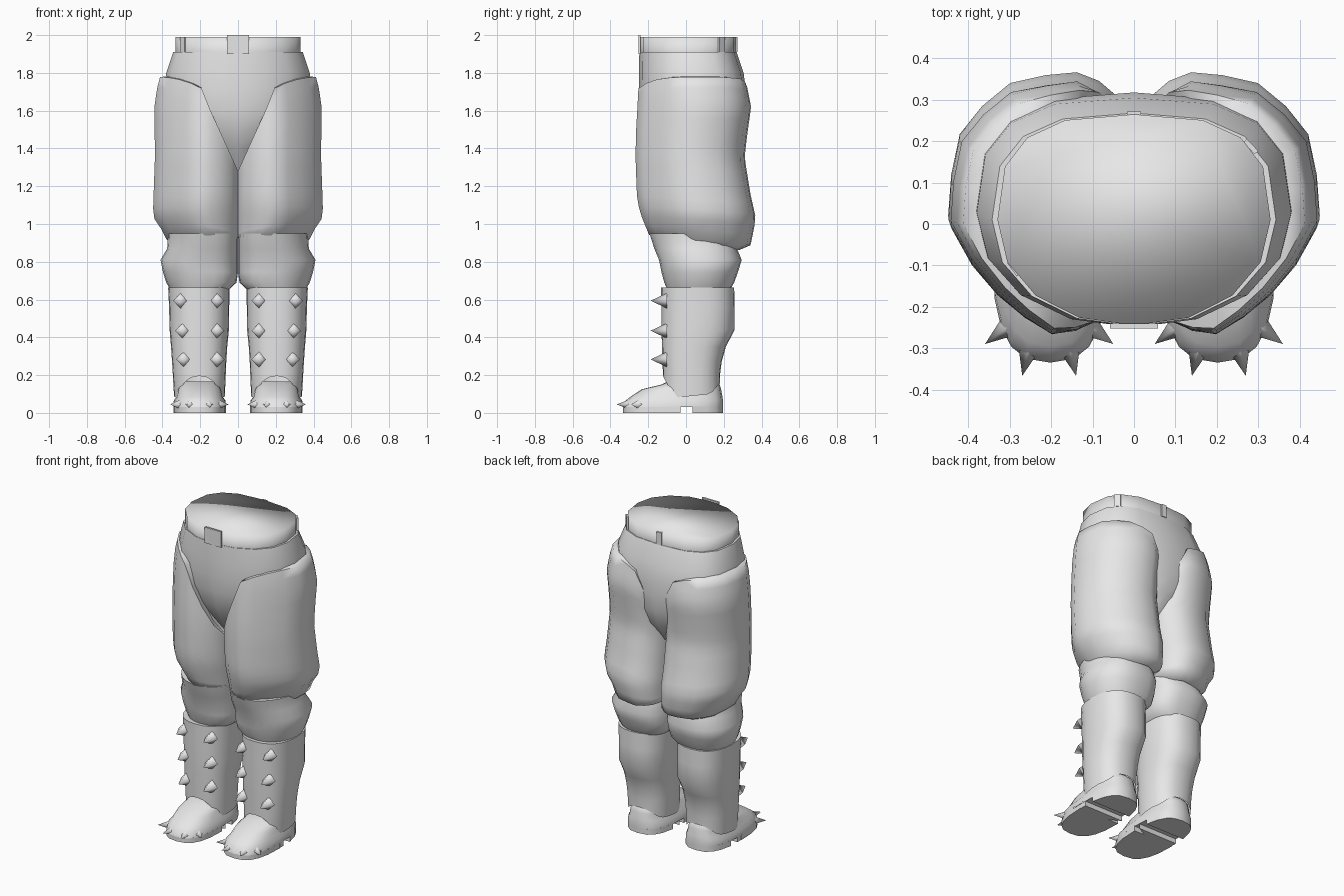
import bpy, bmesh, math
from mathutils import Vector, Matrix

if "Cube" in bpy.data.objects:
    bpy.data.objects.remove(bpy.data.objects["Cube"])

grey = bpy.data.materials.new("light grey")
grey.diffuse_color = (0.8, 0.8, 0.8, 1)
grey.use_nodes = True
grey.node_tree.nodes["Principled BSDF"].inputs["Base Color"].default_value = grey.diffuse_color


def finish(name, bm, mirror=False, angle=40):
    me = bpy.data.meshes.new(name)
    bm.to_mesh(me)
    bm.free()
    ob = bpy.data.objects.new(name, me)
    bpy.context.collection.objects.link(ob)
    me.materials.append(grey)
    bpy.ops.object.select_all(action='DESELECT')
    ob.select_set(True)
    bpy.context.view_layer.objects.active = ob
    if angle:
        bpy.ops.object.shade_smooth_by_angle(angle=math.radians(angle))
    if mirror:
        mod = ob.modifiers.new("mirror", 'MIRROR')
        mod.use_mirror_merge = False
    return ob


def section(rows, z):
    """Interpolated (x_in, x_out, y_front, y_back) at height z; rows run upward."""
    if z <= rows[0][0]:
        return rows[0][1:]
    for a, b in zip(rows, rows[1:]):
        if z <= b[0]:
            t = (z - a[0]) / (b[0] - a[0])
            return [p + (q - p) * t for p, q in zip(a[1:], b[1:])]
    return rows[-1][1:]


ROUND = (2.4, 2.4, 2.4, 2.4)
HIP = (2.8, 2.8, 2.1, 2.1)


def outline(sec, a, exps=ROUND):
    """Point of a rounded outline; exps: back outer, back inner, front inner, front outer."""
    x0, x1, y0, y1 = sec
    c, s = math.cos(a), math.sin(a)
    n = exps[(0 if c > 0 else 1) if s >= 0 else (3 if c > 0 else 2)]
    px = math.copysign(abs(c) ** (2 / n), c)
    py = math.copysign(abs(s) ** (2 / n), s)
    return (x0 + x1) / 2 + px * (x1 - x0) / 2, (y0 + y1) / 2 + py * (y1 - y0) / 2


# Thigh cross-section, as fractions of its width and depth
LEG = [(1, .44), (.985, .6), (.94, .76), (.82, .87), (.67, .96), (.48, .99), (.31, 1), (.19, .96),
       (.09, .9), (.03, .81), (0, .7), (0, .54), (0, .38), (0, .24), (.08, .13), (.2, .055),
       (.32, .015), (.45, 0), (.6, .07), (.75, .165), (.89, .29)]


def leg_point(sec, uv):
    x0, x1, y0, y1 = sec
    return x0 + uv[0] * (x1 - x0), y0 + uv[1] * (y1 - y0)


def skin(rings, cap_bottom=False, cap_top=False):
    bm = bmesh.new()
    vs = [[bm.verts.new(p) for p in r] for r in rings]
    n = len(vs[0])
    for lo, hi in zip(vs, vs[1:]):
        for i in range(n):
            j = (i + 1) % n
            bm.faces.new((lo[i], lo[j], hi[j], hi[i]))
    if cap_bottom:
        bm.faces.new(vs[0][::-1])
    if cap_top:
        bm.faces.new(vs[-1])
    return bm


def angles(n):
    return [2 * math.pi * i / n for i in range(n)]


def stack(rows, n=20, exps=ROUND):
    return [[(*outline(r[1:], a, exps), r[0]) for a in angles(n)] for r in rows]


def lerp_table(table, x):
    if x <= table[0][0]:
        return table[0][1]
    for (a, u), (b, v) in zip(table, table[1:]):
        if x <= b:
            return u + (v - u) * (x - a) / (b - a)
    return table[-1][1]


# Pelvis narrowing down to the crotch
hips = [(1.28, -.07, .07, -.09, .2), (1.4, -.19, .19, -.17, .28), (1.5, -.3, .3, -.22, .31),
        (1.6, -.37, .37, -.24, .318), (1.7, -.385, .385, -.248, .318), (1.8, -.38, .38, -.25, .305),
        (1.91, -.343, .343, -.247, .268)]
finish("pelvis", skin(stack(hips, 16, HIP), True, True))

# Waistband, closed on top and shaded smoothly over the rim
waist = (-.33, .33, -.245, .265)
finish("waistband", skin(stack([(1.905, *waist), (1.99, *waist)], 16, HIP), False, True), angle=179)


# Belt loops and buckle
def plate(name, x, y, w, h, turn):
    bm = bmesh.new()
    m = (Matrix.Translation((x, y, 1.95)) @ Matrix.Rotation(turn, 4, 'Z')
         @ Matrix.Diagonal((w, .012, h, 1)))
    bmesh.ops.create_cube(bm, size=1, matrix=m)
    finish(name, bm, angle=0)


plate("buckle", 0, -.246, .115, .1, 0)
plate("belt_loop_back", 0, .266, .035, .08, 0)
plate("belt_loop_right", .282, .187, .04, .08, -.8)
plate("belt_loop_left", -.29, -.107, .04, .08, -.95)

# Thigh covers with a V-shaped opening front and back
thigh = [(.88, 0, .365, -.172, .34), (.95, 0, .39, -.198, .355), (1.03, 0, .445, -.232, .37),
         (1.09, 0, .45, -.25, .357), (1.15, 0, .447, -.26, .343), (1.35, 0, .44, -.267, .31),
         (1.48, 0, .441, -.265, .325), (1.62, 0, .443, -.257, .345), (1.72, 0, .428, -.252, .325),
         (1.775, 0, .413, -.245, .312)]
front_top = [(0, 1.28), (.2, 1.72), (.3, 1.76), (.41, 1.778)]
back_top = [(0, 1.34), (.1, 1.69), (.14, 1.73), (.25, 1.765), (.41, 1.778)]
STEPS = 16
rings = [[] for _ in range(STEPS + 3)]
for uv in LEG:
    x, y = leg_point(section(thigh, 1.6), uv)
    top = lerp_table(back_top if y > .02 else front_top, x)
    low = .915 - .055 * (uv[1] - .5)
    for k in range(STEPS + 1):
        z = low + (top - low) * k / STEPS
        p = leg_point(section(thigh, z), uv)
        rings[k + 1].append((*p, z))
        if k in (0, STEPS):      # turned-in hems
            mid = Vector((.2, .05))
            q = mid + (Vector(p) - mid) * (.82 if k else .8)
            rings[0 if k == 0 else -1].append((q.x, q.y, z + (.004 if k else -.025)))
finish("thigh_cover", skin(rings), True, 70)

# Puffed knees, flush with the thigh covers in front
knee = [(.655, .045, .36, -.10, .235), (.69, .008, .38, -.115, .255), (.745, 0, .397, -.13, .275),
        (.81, 0, .41, -.143, .295), (.87, 0, .375, -.168, .27), (.95, 0, .37, -.193, .27)]
finish("knee", skin(stack(knee, 24, (2.2, 3, 2.8, 1.9)), False, True), True, 60)

# Boot shafts with a lower edge that rises over the instep
shaft = [(.08, .07, .338, -.12, .178), (.2, .065, .345, -.122, .18), (.32, .06, .352, -.126, .195),
         (.44, .048, .362, -.13, .258), (.6, .046, .366, -.131, .257), (.665, .045, .37, -.132, .255)]
hem = [(-.122, .2), (-.105, .165), (-.06, .08), (.13, .1), (.18, .16)]
rings = [[] for _ in range(8)]
for a in angles(24):
    low = lerp_table(hem, outline(shaft[0][1:], a)[1])
    for k, z in enumerate([low, max(low + .01, .21), .27, .35, .44, .56, .665]):
        rings[k].append((*outline(section(shaft, z), a), z))
    x, y, z = rings[6][-1]
    rings[7].append((.207 + (x - .207) * .8, .06 + (y - .06) * .8, .66))
finish("boot_shaft", skin(rings, False, True), True)

# Shoe uppers, lower than the shaft's front opening
shoe = [(.03, .063, .342, -.335, .196), (.065, .066, .34, -.32, .196), (.085, .08, .326, -.295, .193),
        (.125, .09, .318, -.235, .186), (.15, .10, .308, -.13, .178), (.165, .12, .29, -.10, .165)]
finish("shoe_upper", skin(stack(shoe, 20, (2.7,) * 4), True, True), True, 50)

# Soles and heels, leaving a gap under the arch
for name, y0, y1 in (("front_sole", -1, -.03), ("heel", .035, 1)):
    ring = []
    for a in angles(20):
        x, y = outline((.063, .342, -.333, .196), a, (2.7,) * 4)
        if y0 < y < y1:
            ring.append((x, y))
    if y0 > -1:      # straight edge at the arch
        ring = [(.34, y0)] + ring + [(.065, y0)]
    else:
        ring = [(.065, y1)] + ring + [(.34, y1)]
    finish(name, skin([[(x, y, z) for x, y in ring] for z in (0, .035)], True, True), True)


# Four-sided spikes
def spike(name, base, tip, r):
    base, tip = Vector(base), Vector(tip)
    d = tip - base
    m = Matrix.Translation((base + tip) / 2) @ d.to_track_quat('Z', 'Y').to_matrix().to_4x4()
    bm = bmesh.new()
    bmesh.ops.create_cone(bm, cap_ends=True, segments=4, radius1=r, radius2=0,
                          depth=d.length, matrix=m)
    finish(name, bm, True, 100)


for z, xo in ((.594, .303), (.435, .293), (.283, .287)):
    for x in (.112, xo):
        spike("shin_spike", (x, -.1, z), (x, -.187, z), .041)
for bx, by, tx, ty in ((.30, -.245, .36, -.29), (.253, -.295, .27, -.367),
                       (.157, -.295, .14, -.367), (.11, -.245, .05, -.29)):
    spike("toe_spike", (bx, by, .045), (tx, ty, .045), .028)
